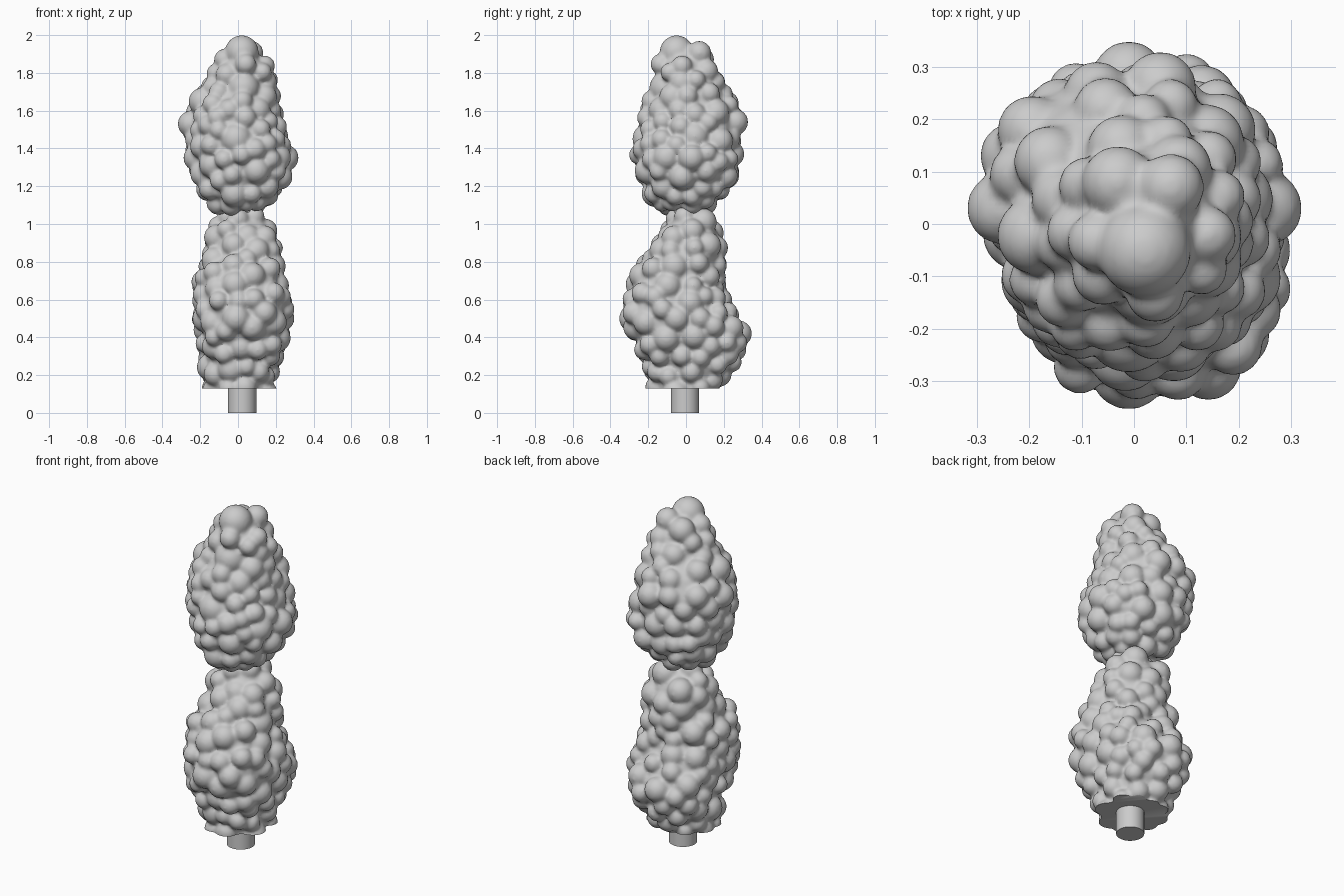
import bpy, bmesh, math, random
from mathutils import Vector, Matrix

random.seed(11)
if "Cube" in bpy.data.objects:
    bpy.data.objects.remove(bpy.data.objects["Cube"], do_unlink=True)

grey = bpy.data.materials.new("plain_grey")
grey.use_nodes = True
COLOUR = (0.6, 0.6, 0.6, 1)
grey.diffuse_color = COLOUR
grey.node_tree.nodes["Principled BSDF"].inputs["Base Color"].default_value = COLOUR

# Outline of each leafy body: z, x min, x max, y min, y max
UPPER = [(1.06, -.06, .08, -.07, .07), (1.10, -.14, .14, -.16, .14), (1.15, -.20, .21, -.22, .21),
         (1.25, -.25, .29, -.27, .28), (1.35, -.28, .30, -.29, .30), (1.45, -.28, .27, -.29, .29),
         (1.55, -.29, .24, -.26, .31), (1.65, -.26, .22, -.23, .27), (1.75, -.17, .21, -.18, .21),
         (1.85, -.14, .18, -.18, .17), (1.93, -.07, .13, -.12, .11)]
LOWER = [(0.06, -.19, .21, -.20, .16), (0.16, -.19, .21, -.21, .19), (0.25, -.21, .22, -.23, .28),
         (0.35, -.22, .26, -.28, .33), (0.45, -.23, .29, -.33, .32), (0.55, -.24, .29, -.34, .26),
         (0.65, -.24, .27, -.32, .21), (0.75, -.23, .25, -.29, .21), (0.83, -.18, .25, -.21, .22),
         (0.95, -.18, .21, -.17, .21), (1.02, -.12, .19, -.11, .16), (1.06, -.07, .10, -.07, .08)]

# Fullness of the diagonals, counter-clockwise from +x +y, strongest at a given height
UPPER_BULGE = (1.45, (.09, .10, -.05, .02))
LOWER_BULGE = (.53, (.06, .15, .10, .15))

# Large clumps that define the silhouette: x, y, z, radius
UPPER_CLUMPS = [(.02, -.05, 1.91, .09), (.07, .07, 1.905, .065), (-.03, .08, 1.87, .07),
                (-.25, .03, 1.53, .07), (.25, .03, 1.35, .072), (.05, .26, 1.54, .07),
                (-.01, -.20, 1.45, .085), (.03, -.11, 1.72, .085), (-.23, .13, 1.49, .065),
                (.22, -.02, 1.25, .07), (-.22, -.02, 1.35, .07), (.02, .24, 1.37, .07)]
LOWER_CLUMPS = [(-.01, -.28, .50, .075), (-.01, .28, .42, .07), (.23, -.05, .50, .07),
                (.05, -.08, .93, .07), (-.11, -.21, .66, .065), (.19, -.21, .48, .07),
                (.02, -.20, .35, .07), (-.13, -.20, .48, .07), (-.15, .20, .45, .07)]


def ring_point(outline, bulge, z, angle, inset):
    """Point on the rounded section at height z, moved inwards by inset."""
    for a, b in zip(outline, outline[1:]):
        if a[0] <= z <= b[0]:
            t = (z - a[0]) / (b[0] - a[0])
            _, x0, x1, y0, y1 = [p + (q - p) * t for p, q in zip(a, b)]
            break
    rx = max((x1 - x0) / 2 - inset, .015)
    ry = max((y1 - y0) / 2 - inset, .015)
    height, corners = bulge
    strength = max(0, 1 - ((z - height) / .42) ** 2)
    quarter = int(angle / (math.pi / 2)) % 4
    full = 1 + corners[quarter] * strength * math.sin(2 * angle) ** 2
    return Vector(((x0 + x1) / 2 + rx * full * math.cos(angle),
                   (y0 + y1) / 2 + ry * full * math.sin(angle), z))


def add_core(bm, outline, bulge, sides=32):
    rings = []
    for row in outline:
        rings.append([bm.verts.new(ring_point(outline, bulge, row[0], math.tau * i / sides, .04))
                      for i in range(sides)])
    for low, high in zip(rings, rings[1:]):
        for i in range(sides):
            j = (i + 1) % sides
            bm.faces.new((low[i], low[j], high[j], high[i]))
    bm.faces.new(rings[0][::-1])
    bm.faces.new(rings[-1])


def scatter_clumps(outline, bulge, clumps):
    """Spread clumps evenly over the body by rejecting crowded ones."""
    placed = [(Vector(c[:3]), c[3]) for c in clumps]
    for _ in range(6000):
        r = random.uniform(.05, .076)
        z = random.uniform(outline[0][0] + .03, outline[-1][0] - .01)
        inset = r - random.uniform(.002, .014)
        p = ring_point(outline, bulge, z, random.uniform(0, math.tau), inset)
        if all((p - q).length > .67 * (r + s) for q, s in placed):
            placed.append((p, r))
    return placed


def make_foliage(name, outline, bulge, clumps, floor=None):
    bm = bmesh.new()
    add_core(bm, outline, bulge)
    for p, r in scatter_clumps(outline, bulge, clumps):
        bmesh.ops.create_icosphere(bm, subdivisions=3, radius=r, matrix=Matrix.Translation(p))
    mesh = bpy.data.meshes.new(name)
    bm.to_mesh(mesh)
    bm.free()
    obj = bpy.data.objects.new(name, mesh)
    bpy.context.collection.objects.link(obj)
    # Fuse the clumps into one soft skin
    remesh = obj.modifiers.new("fuse", 'REMESH')
    remesh.mode = 'VOXEL'
    remesh.voxel_size = .0095
    smooth = obj.modifiers.new("soften", 'SMOOTH')
    smooth.factor = .5
    smooth.iterations = 10
    fused = bpy.data.meshes.new_from_object(obj.evaluated_get(bpy.context.evaluated_depsgraph_get()))
    obj.modifiers.clear()
    obj.data = fused
    bpy.data.meshes.remove(mesh)
    # Flat cut underneath
    if floor is not None:
        bm = bmesh.new()
        bm.from_mesh(fused)
        cut = bmesh.ops.bisect_plane(bm, geom=bm.verts[:] + bm.edges[:] + bm.faces[:],
                                     plane_co=(0, 0, floor), plane_no=(0, 0, 1), clear_inner=True)
        rim = [e for e in cut["geom_cut"] if isinstance(e, bmesh.types.BMEdge)]
        bmesh.ops.holes_fill(bm, edges=rim, sides=0)
        bmesh.ops.recalc_face_normals(bm, faces=bm.faces[:])
        bm.to_mesh(fused)
        bm.free()
    finish(obj)


def finish(obj):
    obj.data.materials.clear()
    obj.data.materials.append(grey)
    bpy.ops.object.select_all(action='DESELECT')
    obj.select_set(True)
    bpy.context.view_layer.objects.active = obj
    bpy.ops.object.shade_smooth_by_angle(angle=math.radians(60))


make_foliage("upper_foliage", UPPER, UPPER_BULGE, UPPER_CLUMPS)
make_foliage("lower_foliage", LOWER, LOWER_BULGE, LOWER_CLUMPS, floor=.13)

# Trunk below, and the short neck joining the two bodies
for name, radius, low, high in (("trunk", .075, 0, .2), ("neck", .06, .98, 1.14)):
    bpy.ops.mesh.primitive_cylinder_add(vertices=32, radius=radius, depth=high - low,
                                        location=(.022, -.005, (low + high) / 2))
    bpy.context.object.name = name
    finish(bpy.context.object)
